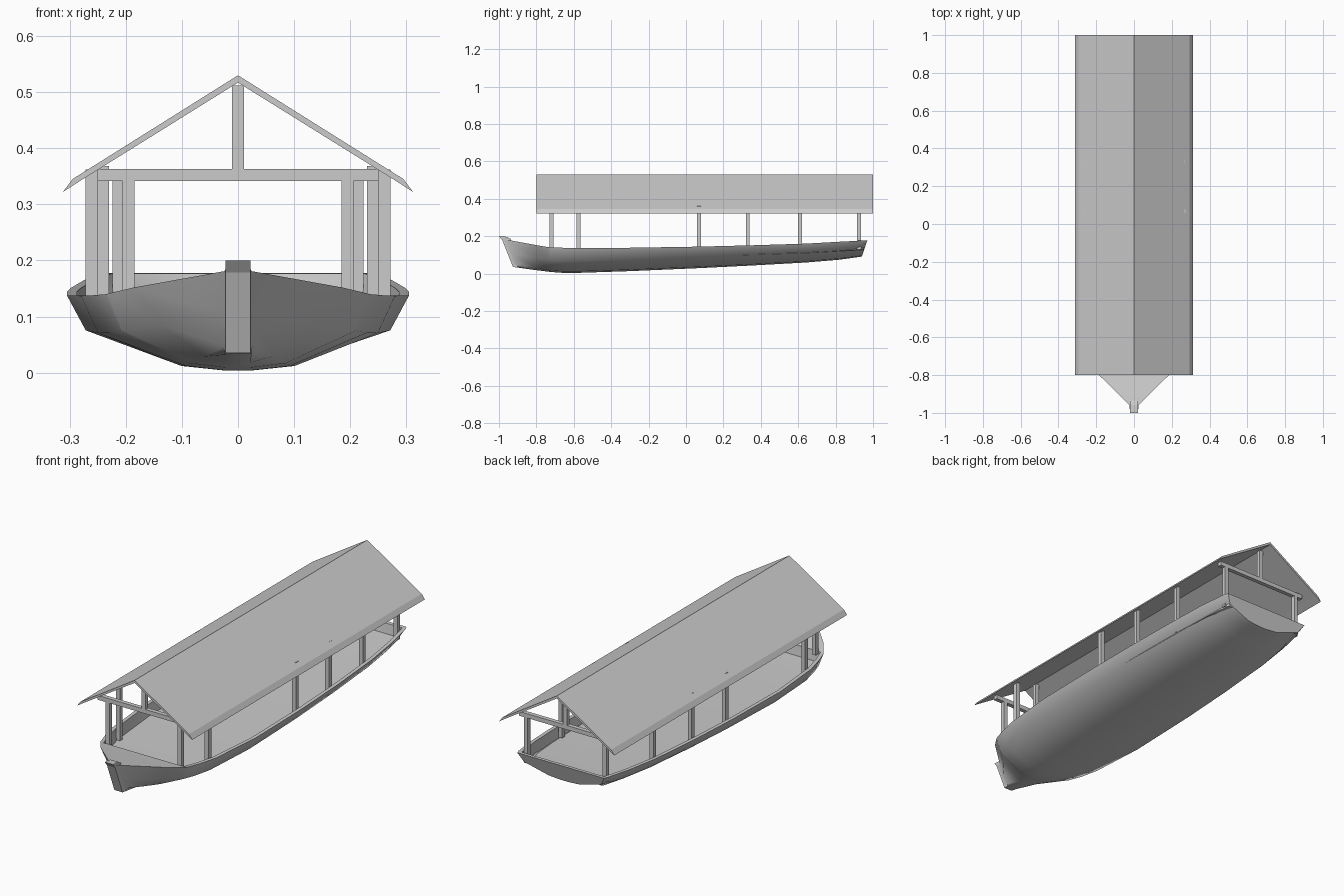
import bpy, bmesh, math
from mathutils import Vector

if "Cube" in bpy.data.objects:
    bpy.data.objects.remove(bpy.data.objects["Cube"])


def make_object(name, verts, faces, smooth=None):
    bm = bmesh.new()
    vs = [bm.verts.new(v) for v in verts]
    for f in faces:
        bm.faces.new([vs[i] for i in f])
    bmesh.ops.recalc_face_normals(bm, faces=bm.faces)
    mesh = bpy.data.meshes.new(name)
    bm.to_mesh(mesh)
    bm.free()
    ob = bpy.data.objects.new(name, mesh)
    bpy.context.collection.objects.link(ob)
    if smooth:
        bpy.ops.object.select_all(action='DESELECT')
        ob.select_set(True)
        bpy.context.view_layer.objects.active = ob
        bpy.ops.object.shade_smooth_by_angle(angle=math.radians(smooth))
    return ob


def loft(name, rings, smooth=None):
    n = len(rings[0])
    verts = [p for r in rings for p in r]
    faces = [(i * n + j, i * n + (j + 1) % n, (i + 1) * n + (j + 1) % n, (i + 1) * n + j)
             for i in range(len(rings) - 1) for j in range(n)]
    faces += [tuple(range(n)), tuple(range((len(rings) - 1) * n, len(rings) * n))]
    return make_object(name, verts, faces, smooth)


def box(name, lo, hi):
    (x0, y0, z0), (x1, y1, z1) = lo, hi
    return loft(name, [[(x0, y, z0), (x1, y, z0), (x1, y, z1), (x0, y, z1)] for y in (y0, y1)])


# Hull cross-section shapes: (fraction of half width, fraction of height)
FULL = [(1, 1), (.89, .5), (.36, .06), (.09, 0)]
BOW = [(1, 1), (.74, .5), (.33, .08), (.12, 0)]
STEM = [(1, 1), (1, .5), (1, .1), (1, 0)]
LINER = 0.05

# Stations: y, rake of the bottom, half width, sheer height, keel height, hollow, shape
stations = [
    (-.985, .06, .022, .185, .035, 0, STEM),
    (-.958, .06, .024, .181, .032, 0, STEM),
    (-.80, .0, .185, .152, .018, 0, BOW),
    (-.733, .0, .232, .141, .010, 0, FULL),
    (-.729, .0, .235, .140, .009, 1, FULL),
    (-.66, .0, .258, .138, .004, 1, FULL),
    (-.57, .0, .280, .137, .004, 1, FULL),
    (-.30, .0, .305, .138, .013, 1, FULL),
    (.07, .0, .305, .144, .029, 1, FULL),
    (.35, .0, .298, .151, .043, 1, FULL),
    (.64, .0, .283, .160, .059, 1, FULL),
    (.82, .0, .265, .170, .074, 1, FULL),
    (.949, .03, .242, .177, .088, 1, FULL),
    (.952, .03, .241, .177, .088, 0, FULL),
    (.97, .03, .235, .178, .091, 0, FULL),
]


def station_ring(y, rake, w, s, k, hollow, shape):
    outer = [(w * fx, y + (rake if y < 0 else -rake) * (1 - fz), k + (s - k) * fz)
             for fx, fz in shape]
    yi = y
    rim = w - min(.018, w * .3)
    floor = rim - (.012 if hollow else .002)
    inner = [(floor, yi, s - LINER * hollow), (rim, yi, s)]
    half = inner + outer
    return half + [(-x, yy, z) for x, yy, z in reversed(half)]


loft("hull", [station_ring(*st) for st in stations], 50)

# Stem cap at the tip of the bow
profile = [(-.982, .178), (-1.0, .2), (-.957, .196), (-.935, .184), (-.935, .172)]
loft("stem_cap", [[(x, y, z) for y, z in profile] for x in (-.022, .022)])

# Gable roof with a flared eave
slope = [(0, .53), (.295, .345), (.312, .322), (.278, .344), (0, .517)]
section = slope + [(-x, z) for x, z in reversed(slope[1:4])]
half_faces = []
top = [slope[2], slope[1], slope[0], (-.295, .345), (-.312, .322)]
under = [(-.278, .344), slope[4], slope[3]]
outline = top + under
loft("roof", [[(x, y, z) for x, z in outline] for y in (-.8, 1.0)])

# Roof posts, both sides: y, x, foot height, top height
posts = [(-.72, .195, .13, .345), (-.575, .240, .09, .368), (.07, .261, .10, .362),
         (.33, .259, .105, .362), (.61, .247, .115, .366), (.925, .213, .13, .345)]
T = .0105
for i, (y, x, z0, z1) in enumerate(posts):
    for side, sx in (("right", x), ("left", -x)):
        box(f"post_{side}_{i + 1}", (sx - T, y - T, z0), (sx + T, y + T, z1))

# Tie beams and king posts at both gables
for end, y in (("front", -.72), ("back", .925)):
    box(f"tie_beam_{end}", (-.25, y - T, .342), (.25, y + T, .363))
    box(f"king_post_{end}", (-T, y - T, .36), (T, y + T, .512))
